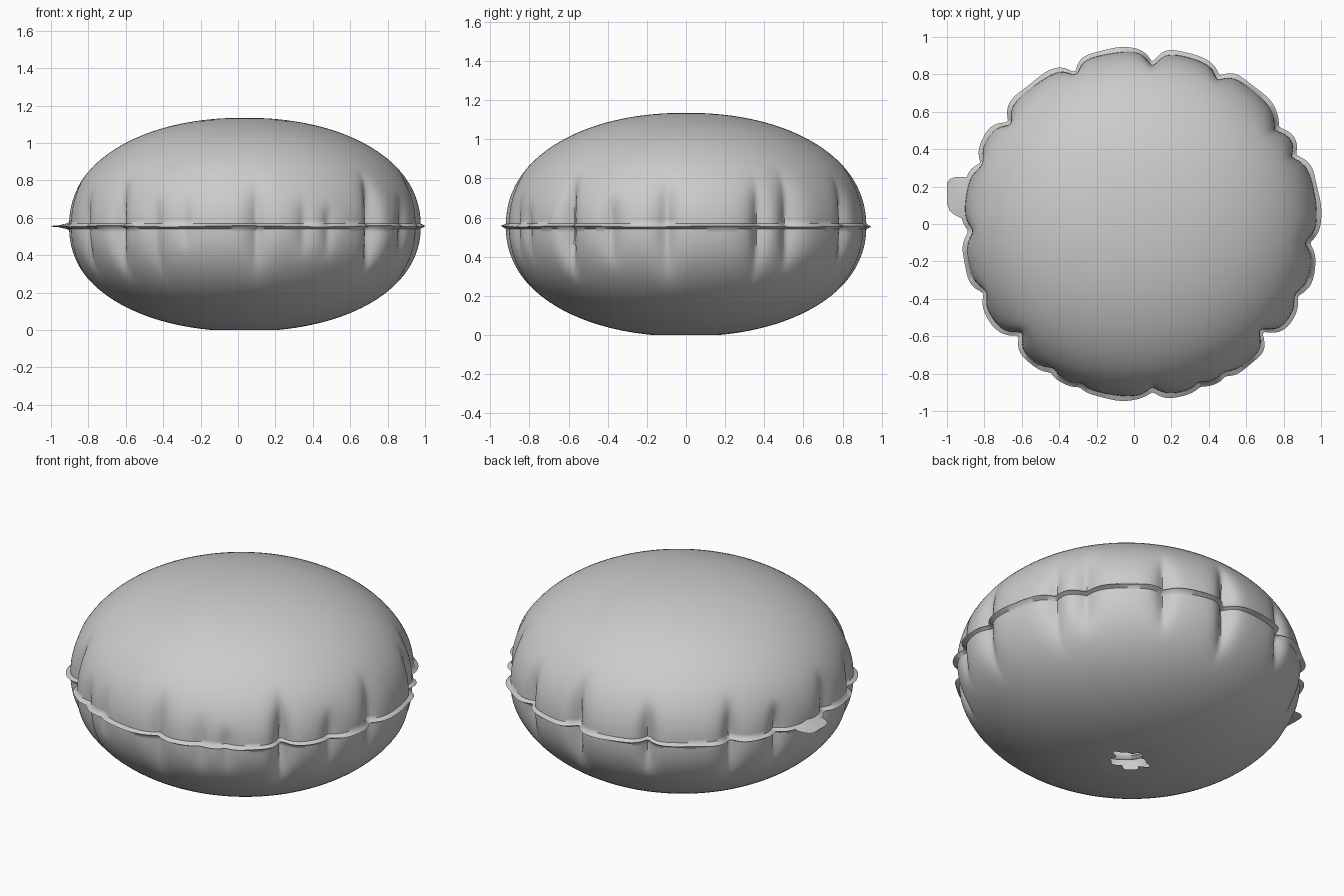
import bpy, bmesh, math

if "Cube" in bpy.data.objects:
    bpy.data.objects.remove(bpy.data.objects["Cube"])

CX, SEAM, R = 0.035, 0.555, 0.935      # balloon centre x, seam height, body radius
N, ROWS = 360, 36

# Creases at the seam: x, y, depth, angular width, reach up, reach down
CREASES = [
    (0.10, 0.87, .085, .050, .32, .34), (-0.32, 0.82, .070, .045, .26, .24),
    (-0.68, 0.55, .070, .050, .28, .30), (-0.83, 0.33, .055, .05, .20, .26),
    (-0.87, -0.04, .050, .06, .26, .26), (-0.83, -0.38, .05, .05, .22, .30),
    (-0.62, -0.60, .080, .055, .32, .32), (-0.45, -0.80, .03, .05, .20, .36),
    (-0.30, -0.90, .020, .04, .22, .15), (0.10, -0.90, .050, .060, .30, .34),
    (0.36, -0.88, .025, .05, .20, .20), (0.50, -0.83, .025, .04, .14, .20),
    (0.69, -0.58, .095, .050, .32, .30), (0.93, -0.41, .04, .05, .20, .24),
    (0.93, -0.10, .060, .06, .32, .34), (0.87, 0.37, .055, .055, .30, .34),
    (0.78, 0.52, .060, .070, .34, .28), (0.46, 0.80, .055, .05, .28, .28),
]


def crease(a, dz):
    """Inward pull at angle a and height dz from the seam."""
    pull = 0
    for x, y, depth, w, up, down in CREASES:
        d = a - math.atan2(y, x - CX)
        d = abs((d + math.pi) % (2 * math.pi) - math.pi)
        t = min(1, abs(dz) / (up if dz > 0 else down))
        pull += depth * math.exp(-(d / w) ** 1.3) * (1 - t * t) ** 2
    return pull


def body_point(a, t, side):
    """t runs 0 at the seam to 1 at the pole; side is +1 top, -1 bottom."""
    ang = t * math.pi / 2
    r = R * math.cos(ang) ** 0.94
    h = (0.58 if side > 0 else 0.562) * math.sin(ang) ** 0.94
    r -= crease(a, side * h)
    r += 0.010 * math.cos(2 * a) * math.cos(ang)
    z = max(SEAM + side * h, 0)
    return (CX + r * math.cos(a), r * math.sin(a), z)


def lip_point(a):
    r = R + 0.024 - 0.95 * crease(a, 0) + 0.010 * math.cos(2 * a)
    r += 0.004 * math.sin(23 * a) * math.sin(5 * a)
    return (CX + r * math.cos(a), r * math.sin(a), SEAM + 0.003 * math.sin(7 * a))


def make_object(name, bm):
    bmesh.ops.recalc_face_normals(bm, faces=bm.faces)
    me = bpy.data.meshes.new(name)
    bm.to_mesh(me)
    bm.free()
    ob = bpy.data.objects.new(name, me)
    bpy.context.collection.objects.link(ob)
    bpy.ops.object.select_all(action='DESELECT')
    ob.select_set(True)
    bpy.context.view_layer.objects.active = ob
    bpy.ops.object.shade_smooth_by_angle(angle=math.radians(55))
    return ob


# Inflated body: two domes joined by a welded seam lip
bm = bmesh.new()
angles = [2 * math.pi * i / N for i in range(N)]
rings = []
for j in range(ROWS - 1, 0, -1):
    rings.append([bm.verts.new(body_point(a, j / ROWS, -1)) for a in angles])
rings.append([bm.verts.new(body_point(a, 0.012, -1)) for a in angles])
rings.append([bm.verts.new(lip_point(a)) for a in angles])
rings.append([bm.verts.new(body_point(a, 0.012, 1)) for a in angles])
for j in range(1, ROWS):
    rings.append([bm.verts.new(body_point(a, j / ROWS, 1)) for a in angles])
for lo, hi in zip(rings, rings[1:]):
    for i in range(N):
        k = (i + 1) % N
        bm.faces.new((lo[i], lo[k], hi[k], hi[i]))
pole = bm.verts.new((CX, 0, SEAM + 0.58))
for i in range(N):
    bm.faces.new((rings[-1][i], rings[-1][(i + 1) % N], pole))

# Small ragged opening left in the flat underside
for i, v in enumerate(rings[0]):
    s = 2.1 + 0.3 * math.sin(5 * angles[i]) + 0.2 * math.sin(9 * angles[i])
    v.co.x = CX + (v.co.x - CX) * s
    v.co.y *= s * 0.8
for ring, grow in ((rings[1], 1.4), (rings[2], 1.15)):
    for v in ring:
        v.co.x = CX + (v.co.x - CX) * grow
        v.co.y *= grow
        v.co.z = 0
make_object("balloon_body", bm)

# Filling tab sticking out of the seam, flaring where it meets the body
bm = bmesh.new()
STATIONS = [(-0.88, .03, .25, .030), (-0.92, .03, .25, .014), (-0.96, .05, .25, .005),
            (-0.985, .07, .24, .003), (-1.0, .11, .22, .002)]
loops = []
for x, y0, y1, t in STATIONS:
    loops.append([bm.verts.new((x, y, SEAM + z)) for y, z in
                  ((y0, 0), ((y0 + y1) / 2, -t), (y1, 0), ((y0 + y1) / 2, t))])
for p, q in zip(loops, loops[1:]):
    for i in range(4):
        k = (i + 1) % 4
        bm.faces.new((p[i], p[k], q[k], q[i]))
bm.faces.new(loops[0])
bm.faces.new(loops[-1])
make_object("filling_tab", bm)
